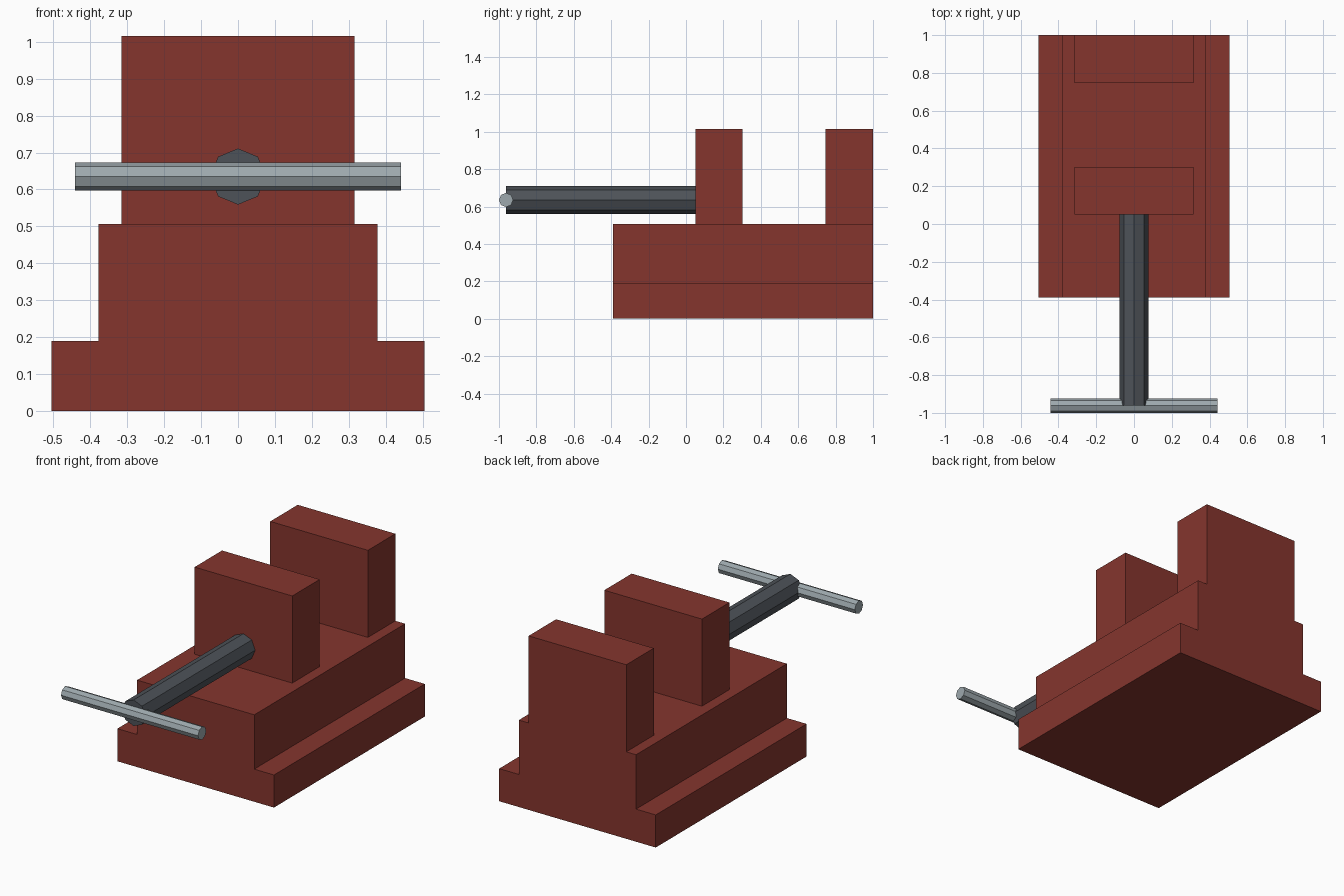
import bpy, bmesh, math
from mathutils import Matrix

if "Cube" in bpy.data.objects:
    bpy.data.objects.remove(bpy.data.objects["Cube"])


def material(name, rgb):
    m = bpy.data.materials.new(name)
    m.diffuse_color = (*rgb, 1)
    m.use_nodes = True
    m.node_tree.nodes["Principled BSDF"].inputs["Base Color"].default_value = m.diffuse_color
    return m


RED = material("dark red paint", (0.235, 0.036, 0.027))
DARK = material("dark steel", (0.075, 0.085, 0.098))
LIGHT = material("light steel", (0.34, 0.395, 0.42))


def finish(name, bm, mat):
    bmesh.ops.recalc_face_normals(bm, faces=bm.faces)
    mesh = bpy.data.meshes.new(name)
    bm.to_mesh(mesh)
    bm.free()
    mesh.materials.append(mat)
    obj = bpy.data.objects.new(name, mesh)
    bpy.context.collection.objects.link(obj)
    return obj


def box(name, x, y0, y1, z0, z1, mat):
    bm = bmesh.new()
    bmesh.ops.create_cube(bm, size=1, matrix=Matrix.Translation(
        (0, (y0 + y1) / 2, (z0 + z1) / 2)) @ Matrix.Diagonal((2 * x, y1 - y0, z1 - z0, 1)))
    return finish(name, bm, mat)


def octagon_bar(name, radius, length, centre, axis, mat):
    # flat-sided bar with a corner pointing straight up
    bm = bmesh.new()
    turn = Matrix.Rotation(math.pi / 2, 4, axis)
    bmesh.ops.create_cone(bm, cap_ends=True, segments=8, radius1=radius, radius2=radius,
                          depth=length, matrix=Matrix.Translation(centre) @ turn)
    return finish(name, bm, mat)


# stepped bed: half profile mirrored in x, extruded along y
half = [(0.505, 0), (0.505, 0.19), (0.378, 0.19), (0.378, 0.507)]
profile = half + [(-x, z) for x, z in reversed(half)]
bm = bmesh.new()
face = bm.faces.new([bm.verts.new((x, -0.39, z)) for x, z in profile])
ext = bmesh.ops.extrude_face_region(bm, geom=[face], use_keep_orig=True)
bmesh.ops.translate(bm, vec=(0, 1.39, 0),
                    verts=[v for v in ext["geom"] if isinstance(v, bmesh.types.BMVert)])
finish("bed", bm, RED)

# jaws
box("moving_jaw", 0.315, 0.05, 0.303, 0.507, 1.015, RED)
box("fixed_jaw", 0.315, 0.747, 1.0, 0.507, 1.015, RED)

# screw and its cross handle
octagon_bar("screw", 0.076, 1.012, (0, -0.456, 0.635), 'X', DARK)
octagon_bar("handle", 0.038, 0.884, (0, -0.962, 0.635), 'Y', LIGHT)
